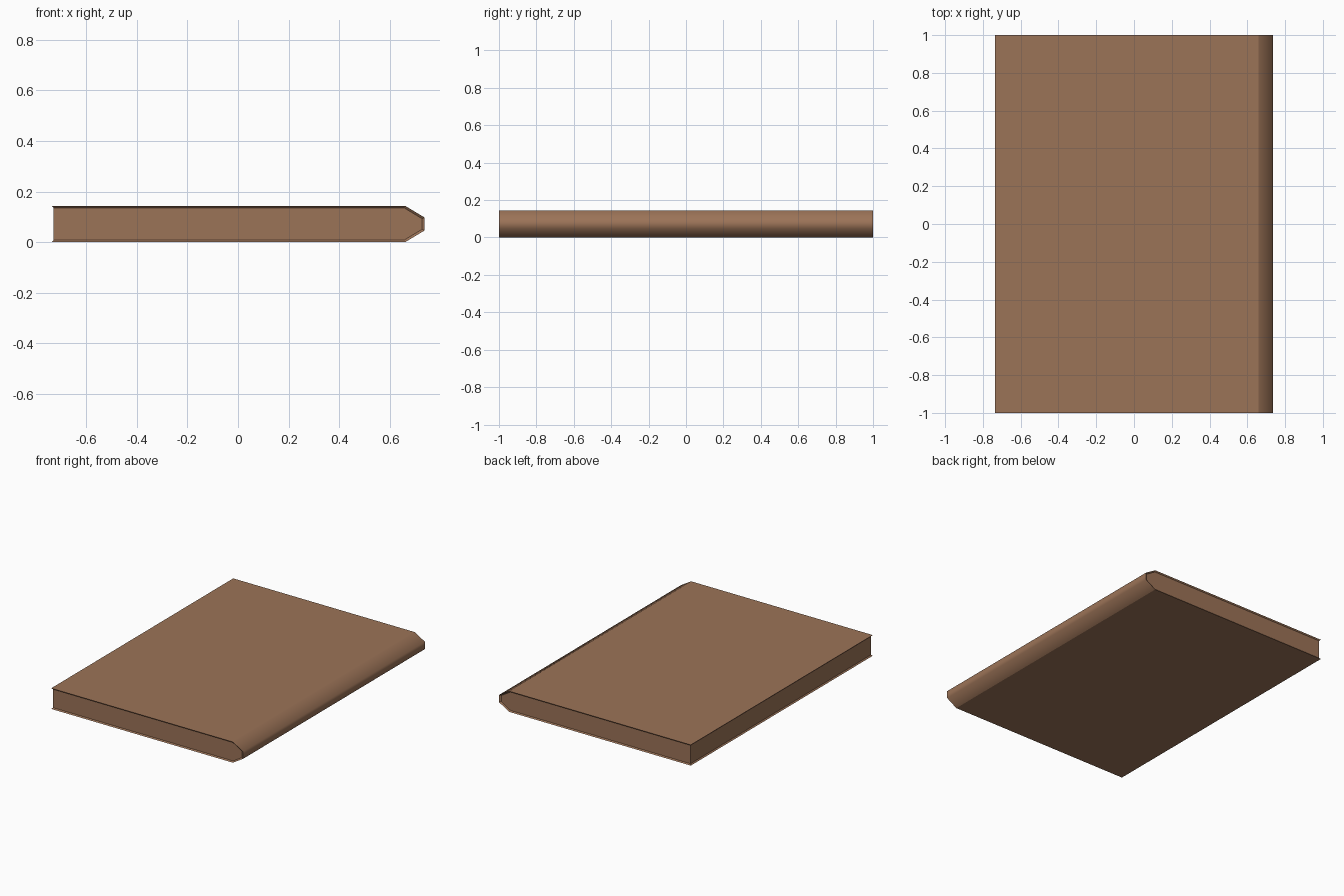
import bpy, bmesh

if "Cube" in bpy.data.objects:
    bpy.data.objects.remove(bpy.data.objects["Cube"])

# One leather brown colour
brown = bpy.data.materials.new("leather_brown")
brown.diffuse_color = (0.33, 0.172, 0.096, 1.0)
brown.use_nodes = True
brown.node_tree.nodes["Principled BSDF"].inputs["Base Color"].default_value = brown.diffuse_color

HALF_LEN = 1.0
INSET = 0.008   # how far the pages sit inside the cover

# Cover outline in x, z: bottom board, chamfered spine, top board
outer = [(-0.737, 0.0), (0.66, 0.0), (0.737, 0.046),
         (0.737, 0.098), (0.66, 0.144), (-0.737, 0.144)]
# Page outline, set slightly inside the cover
inner = [(-0.729, INSET), (0.656, INSET), (0.727, 0.051),
         (0.727, 0.093), (0.656, 0.144 - INSET), (-0.729, 0.144 - INSET)]


def ring(bm, profile, y):
    return [bm.verts.new((x, y, z)) for x, z in profile]


def finish(bm, name):
    bm.normal_update()
    mesh = bpy.data.meshes.new(name)
    bm.to_mesh(mesh)
    bm.free()
    mesh.materials.append(brown)
    obj = bpy.data.objects.new(name, mesh)
    bpy.context.collection.objects.link(obj)
    return obj


# Cover: flat boards with a smoothly shaded rounded spine
bm = bmesh.new()
front = ring(bm, outer, -HALF_LEN)
back = ring(bm, outer, HALF_LEN)
for i in range(5):
    f = bm.faces.new((front[i], front[i + 1], back[i + 1], back[i]))
    f.smooth = 1 <= i <= 3
finish(bm, "cover")

# Page block with sloped lips that meet the cover edges
bm = bmesh.new()
rims = [ring(bm, outer, y) for y in (-HALF_LEN, HALF_LEN)]
ends = [ring(bm, inner, y) for y in (-HALF_LEN + INSET, HALF_LEN - INSET)]
for rim, end, is_front in zip(rims, ends, (True, False)):
    bm.faces.new(end if is_front else end[::-1])
    for i in range(5):
        lip = (rim[i], rim[i + 1], end[i + 1], end[i])
        bm.faces.new(lip if is_front else lip[::-1])
# fore edge and its two lips
bm.faces.new((ends[0][0], ends[0][5], ends[1][5], ends[1][0]))
bm.faces.new((rims[0][0], ends[0][0], ends[1][0], rims[1][0]))
bm.faces.new((ends[0][5], rims[0][5], rims[1][5], ends[1][5]))
finish(bm, "pages")
